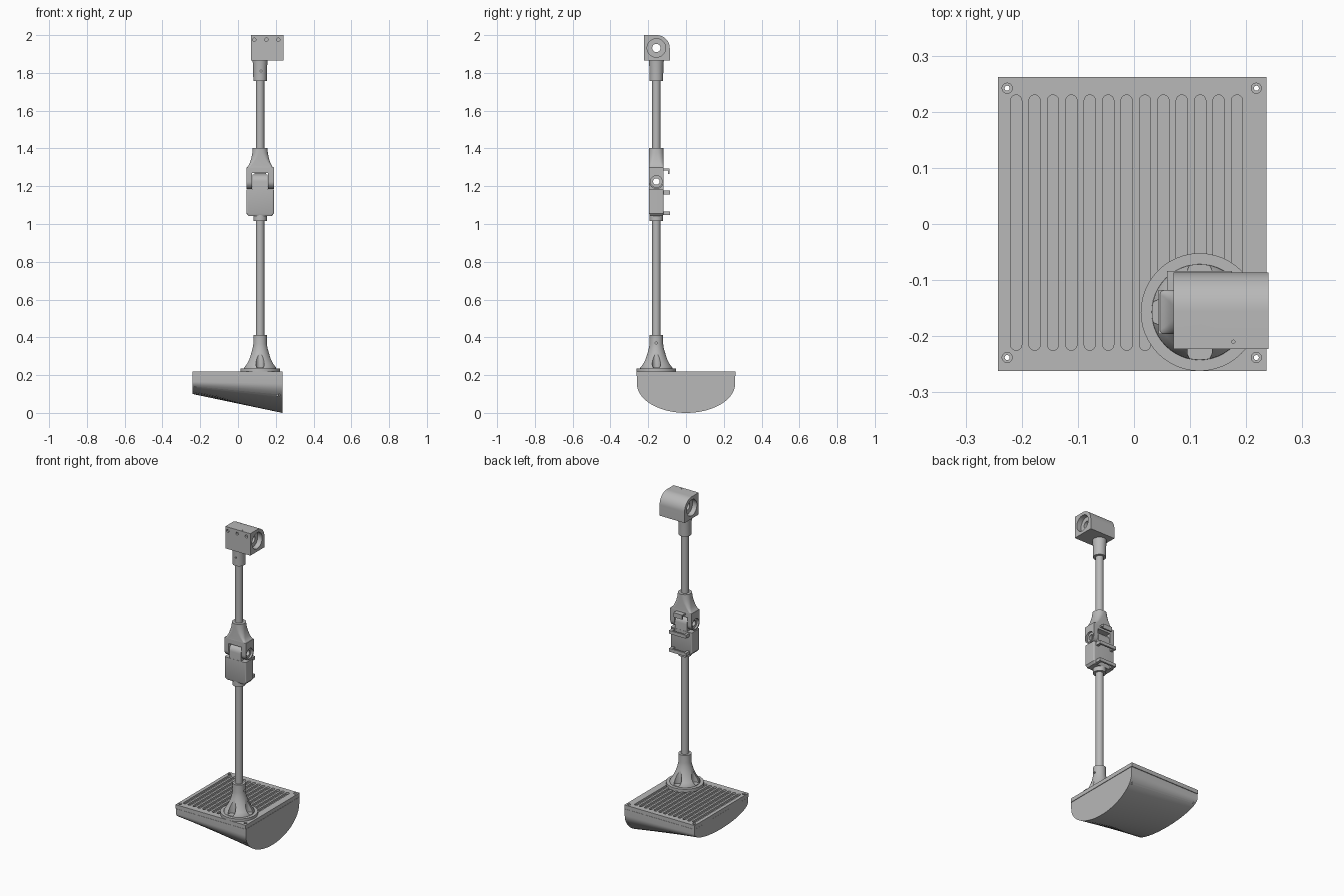
import bpy, bmesh
from math import cos, sin, pi, radians

if "Cube" in bpy.data.objects:
    bpy.data.objects.remove(bpy.data.objects["Cube"])

grey = bpy.data.materials.new("light grey plastic")
grey.use_nodes = True
grey.diffuse_color = (0.48, 0.48, 0.48, 1)
grey.node_tree.nodes["Principled BSDF"].inputs["Base Color"].default_value = (0.48, 0.48, 0.48, 1)

PX, PY = 0.117, -0.157          # centre line of the upright
HINGE_Z, HEAD_Z = 1.225, 1.932  # pivot axes
parts = []


# ---------- helpers ----------
def loft(bm, rings):
    """Skin a stack of equal-length rings and cap both ends."""
    loops = [[bm.verts.new(p) for p in ring] for ring in rings]
    n = len(loops[0])
    for a, b in zip(loops, loops[1:]):
        for i in range(n):
            j = (i + 1) % n
            bm.faces.new((a[i], a[j], b[j], b[i]))
    bm.faces.new(loops[0][::-1])
    bm.faces.new(loops[-1])


def place(axis, u, v, w):
    return {"x": (w, u, v), "y": (u, w, v), "z": (u, v, w)}[axis]


def prism(bm, outline, axis, start, end):
    loft(bm, [[place(axis, u, v, w) for u, v in outline] for w in (start, end)])


def arc(cu, cv, r, a0, a1, n=16):
    return [(cu + r * cos(radians(a0 + (a1 - a0) * i / n)),
             cv + r * sin(radians(a0 + (a1 - a0) * i / n))) for i in range(n + 1)]


def circle(cu, cv, r, n=40):
    return arc(cu, cv, r, 0, 360, n)[:-1]


def rod(bm, cu, cv, r, axis, start, end):
    prism(bm, circle(cu, cv, r), axis, start, end)


def box(bm, x0, x1, y0, y1, z0, z1):
    prism(bm, [(x0, y0), (x1, y0), (x1, y1), (x0, y1)], "z", z0, z1)


def rounded(hx, hy, r, z):
    """Rounded rectangle around the upright."""
    pts = []
    for k, (sx, sy) in enumerate(((1, 1), (-1, 1), (-1, -1), (1, -1))):
        pts += arc(PX + sx * (hx - r), PY + sy * (hy - r), r, 90 * k, 90 * k + 90, 8)
    return [(x, y, z) for x, y in pts]


def turned(profile):
    """Solid of revolution on the upright from (radius, z) pairs."""
    return lambda bm: loft(bm, [[(x, y, z) for x, y in circle(PX, PY, r, 48)] for r, z in profile])


def make(name, build):
    bm = bmesh.new()
    build(bm)
    bmesh.ops.recalc_face_normals(bm, faces=bm.faces[:])
    mesh = bpy.data.meshes.new(name)
    bm.to_mesh(mesh)
    bm.free()
    obj = bpy.data.objects.new(name, mesh)
    bpy.context.collection.objects.link(obj)
    return obj


def part(name, build, *cuts):
    obj = make(name, build)
    for cut in cuts:
        cutter = make("cutter", cut)
        cutter.hide_render = True
        mod = obj.modifiers.new("cut", "BOOLEAN")
        mod.operation, mod.solver, mod.object = "DIFFERENCE", "EXACT", cutter
        bpy.context.view_layer.update()
        result = bpy.data.meshes.new_from_object(obj.evaluated_get(bpy.context.evaluated_depsgraph_get()))
        obj.modifiers.clear()
        obj.data = result
        bpy.data.objects.remove(cutter)
    obj.data.materials.clear()
    obj.data.materials.append(grey)
    parts.append(obj)


# ---------- base: wedge tray with rounded belly and slotted lid ----------
corners = [(x, y) for x in (-0.226, 0.218) for y in (-0.238, 0.242)]


def belly(bm):
    rings = []
    for x, side, bottom in ((-0.24, 0.165, 0.1), (0.235, 0.155, 0.0)):
        low = [(0.26 * cos(pi * i / 40), side - (side - bottom) * sin(pi * i / 40)) for i in range(41)]
        rings.append([(x, y, z) for y, z in [(0.26, 0.194)] + low + [(-0.26, 0.194)]])
    loft(bm, rings)


def screw_holes(bm):
    for x, y in corners:
        rod(bm, x, y, 0.0045, "z", -0.1, 0.4)


def screw_seats(bm):
    for x, y in corners:
        rod(bm, x, y, 0.009, "z", 0.21, 0.4)


def slots(bm):
    for i in range(13):
        x = -0.21 + i * 0.0328
        prism(bm, arc(x, 0.22, 0.01, 0, 180) + arc(x, -0.215, 0.01, 180, 360), "z", 0.208, 0.3)


part("base_belly", belly, screw_holes,
     lambda bm: rod(bm, 0.208, 0.093, 0.005, "y", -0.3, -0.2))
part("base_lid", lambda bm: box(bm, -0.242, 0.236, -0.262, 0.262, 0.196, 0.22),
     slots, screw_seats, screw_holes)


# ---------- foot of the upright ----------
def pockets(bm):
    for dx, dy in ((1, 0), (-1, 0), (0, 1), (0, -1)):
        rod(bm, PX + 0.07 * dx, PY + 0.07 * dy, 0.022, "z", 0.24, 0.4)


part("foot_flange", turned([(0.105, 0.215), (0.105, 0.236)]))
part("foot_flare", turned([(0.086, 0.23), (0.085, 0.242), (0.073, 0.26), (0.062, 0.28), (0.053, 0.3),
                           (0.045, 0.322), (0.039, 0.345), (0.036, 0.365), (0.036, 0.412)]),
     pockets, lambda bm: rod(bm, PY, 0.37, 0.006, "x", PX + 0.02, PX + 0.1))

# ---------- tubes and collars ----------
part("lower_tube", lambda bm: rod(bm, PX, PY, 0.022, "z", 0.35, 1.03))
part("upper_tube", lambda bm: rod(bm, PX, PY, 0.022, "z", 1.35, 1.8))
part("joint_collar", turned([(0.036, 1.016), (0.036, 1.05)]))
part("head_collar", turned([(0.036, 1.758), (0.037, 1.83), (0.04, 1.87)]),
     lambda bm: rod(bm, PX + 0.004, 1.81, 0.005, "y", PY - 0.1, PY - 0.02))


# ---------- folding joint ----------
def pivot_hole(bm):
    rod(bm, PY, HINGE_Z, 0.017, "x", -0.1, 0.4)


def pivot_seats(bm):
    for x in (PX - 0.073, PX + 0.073):
        rod(bm, PY, HINGE_Z, 0.031, "x", x - 0.012, x + 0.012)


def tongue(bm):
    prism(bm, arc(PY, HINGE_Z, 0.038, 0, 180) + [(PY - 0.038, 1.16), (PY + 0.038, 1.16)],
          "x", PX - 0.04, PX + 0.04)


def fork(bm):
    prism(bm, arc(PY, HINGE_Z, 0.039, 180, 360) + [(PY + 0.039, 1.3), (PY - 0.039, 1.3)],
          "x", PX - 0.073, PX + 0.073)


part("lower_joint_block", lambda bm: loft(bm, [rounded(0.062, 0.034, 0.008, 1.043), rounded(0.073, 0.039, 0.008, 1.056),
                                               rounded(0.073, 0.039, 0.008, 1.182)]))
part("joint_tongue", tongue, pivot_hole)
part("joint_fork", fork, lambda bm: box(bm, PX - 0.043, PX + 0.043, -0.3, 0, 1.1, 1.27),
     pivot_seats, pivot_hole)
part("joint_neck", lambda bm: loft(bm, [rounded(hx, 0.039, r, z) for hx, r, z in (
    (0.073, 0.006, 1.298), (0.063, 0.012, 1.306), (0.054, 0.02, 1.325), (0.046, 0.028, 1.35),
    (0.041, 0.034, 1.375), (0.039, 0.0385, 1.402))]))


# Cable loops on the back of the joint
def loop(z):
    def build(bm):
        for side in (-1, 1):
            x = PX + side * 0.05
            box(bm, x - 0.008, x + 0.008, PY + 0.03, PY + 0.062, z - 0.01, z + 0.01)
        box(bm, PX - 0.058, PX + 0.058, PY + 0.062, PY + 0.073, z - 0.01, z + 0.01)
    return build


part("lower_cable_loop", loop(1.057))
part("upper_cable_loop", loop(1.167))


def hook(bm):
    box(bm, PX - 0.03, PX + 0.03, PY + 0.03, PY + 0.07, 1.283, 1.293)
    box(bm, PX - 0.03, PX + 0.03, PY + 0.061, PY + 0.07, 1.265, 1.283)


part("cable_hook", hook)


# ---------- head block ----------
def head(bm):
    prism(bm, [(-0.223, 1.865), (-0.086, 1.865)] + arc(-0.155, 1.931, 0.069, 0, 90) + [(-0.223, 2.0)],
          "x", 0.07, 0.24)


def head_bores(bm):
    for a, b in ((0.0, 0.1), (0.21, 0.3)):
        rod(bm, PY, HEAD_Z, 0.049, "x", a, b)


def head_screws(bm):
    for x in (0.086, 0.15, 0.213):
        rod(bm, x, 1.976, 0.009, "y", -0.3, -0.212)


part("head_block", head, head_bores, lambda bm: rod(bm, PY, HEAD_Z, 0.022, "x", 0, 0.4), head_screws,
     lambda bm: rod(bm, 0.177, -0.21, 0.003, "z", 1.98, 2.1))

# Smooth the round surfaces, keep crisp edges
bpy.ops.object.select_all(action="DESELECT")
for obj in parts:
    obj.select_set(True)
bpy.context.view_layer.objects.active = parts[0]
bpy.ops.object.shade_smooth_by_angle(angle=radians(30))
